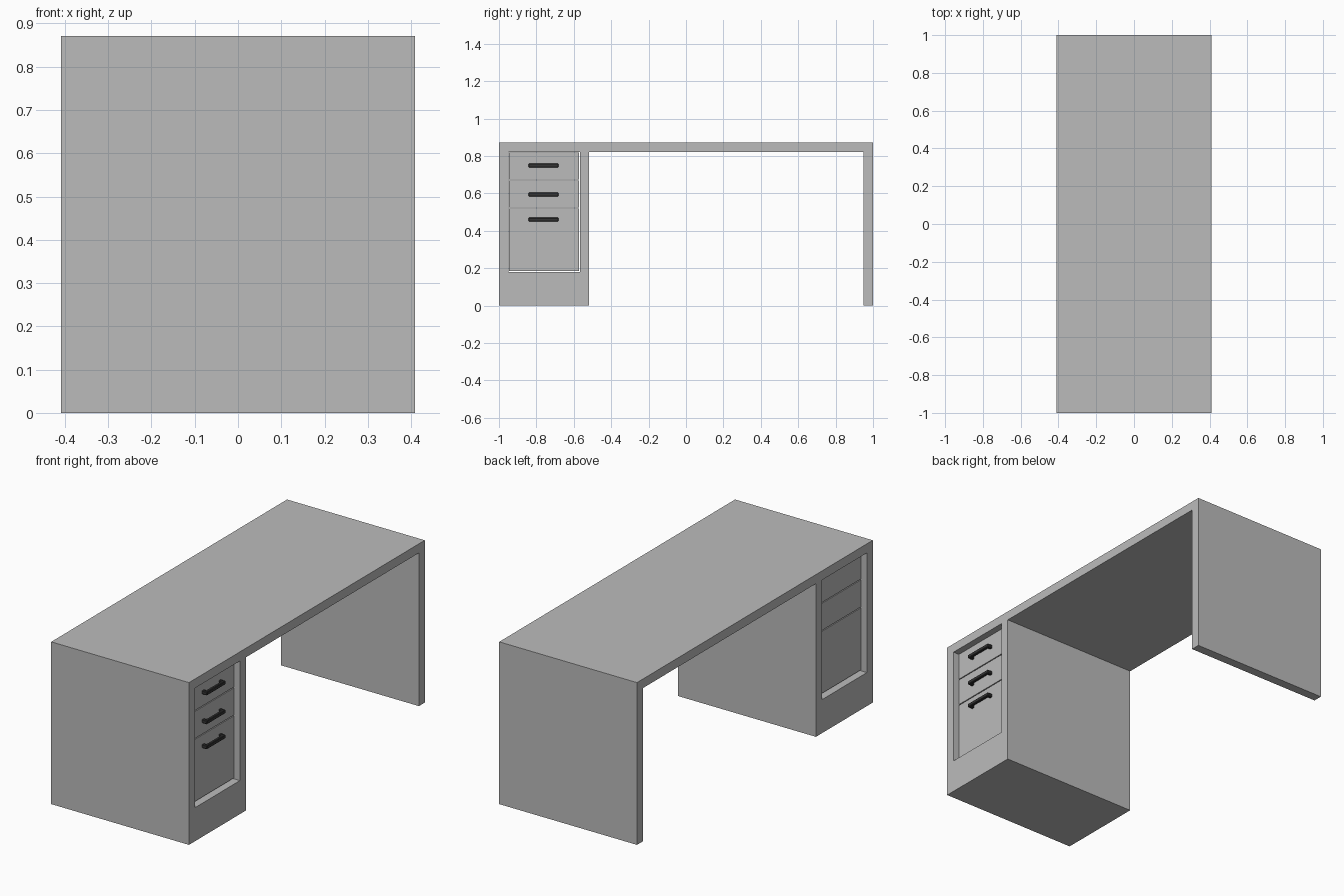
import bpy, bmesh
from mathutils import Matrix, Vector

if "Cube" in bpy.data.objects:
    bpy.data.objects.remove(bpy.data.objects["Cube"])


def material(name, rgb):
    m = bpy.data.materials.new(name)
    m.diffuse_color = (*rgb, 1)
    m.use_nodes = True
    m.node_tree.nodes["Principled BSDF"].inputs["Base Color"].default_value = m.diffuse_color
    return m


GREY = material("light_grey", (0.5, 0.5, 0.5))
DARK = material("dark_metal", (0.035, 0.035, 0.035))


def add_box(bm, lo, hi):
    lo, hi = Vector(lo), Vector(hi)
    mat = Matrix.Translation((lo + hi) / 2) @ Matrix.Diagonal((*(hi - lo), 1))
    bmesh.ops.create_cube(bm, size=1, matrix=mat)


def part(name, boxes, mat):
    bm = bmesh.new()
    for lo, hi in boxes:
        add_box(bm, lo, hi)
    me = bpy.data.meshes.new(name)
    bm.to_mesh(me)
    bm.free()
    me.materials.append(mat)
    ob = bpy.data.objects.new(name, me)
    bpy.context.collection.objects.link(ob)
    return ob


HX = 0.409      # half depth of the desk
SEAM = 0.822    # underside of the top
FACE = 0.375    # recessed drawer face

# Tabletop
part("tabletop", [((-HX, -1, SEAM), (HX, 1, 0.871))], GREY)

# Upright panels: two around the drawers, one at the far end
for name, y in (("outer_panel", -1), ("inner_panel", -0.568), ("end_panel", 0.95)):
    part(name, [((-HX, y, 0), (HX, y + 0.05, SEAM))], GREY)

# Plinth under the drawers
part("plinth", [((-HX, -0.95, 0), (HX, -0.568, 0.18))], GREY)

# Drawers with small gaps, each with a bar handle on two posts
YC = -0.762
drawers = (("bottom", 0.186, 0.519, 0.46),
           ("middle", 0.524, 0.669, 0.594),
           ("top", 0.674, 0.82, 0.749))
for name, z0, z1, hz in drawers:
    part(name + "_drawer", [((-FACE, -0.947, z0), (FACE, -0.571, z1))], GREY)
    posts = [((FACE - 0.001, YC + s * 0.071 - 0.009, hz - 0.01),
              (0.393, YC + s * 0.071 + 0.009, hz + 0.01)) for s in (-1, 1)]
    bar = ((0.389, YC - 0.08, hz - 0.01), (0.405, YC + 0.08, hz + 0.01))
    handle = part(name + "_handle", posts + [bar], DARK)
    bev = handle.modifiers.new("soft_edges", 'BEVEL')
    bev.width = 0.003
    bev.segments = 1
